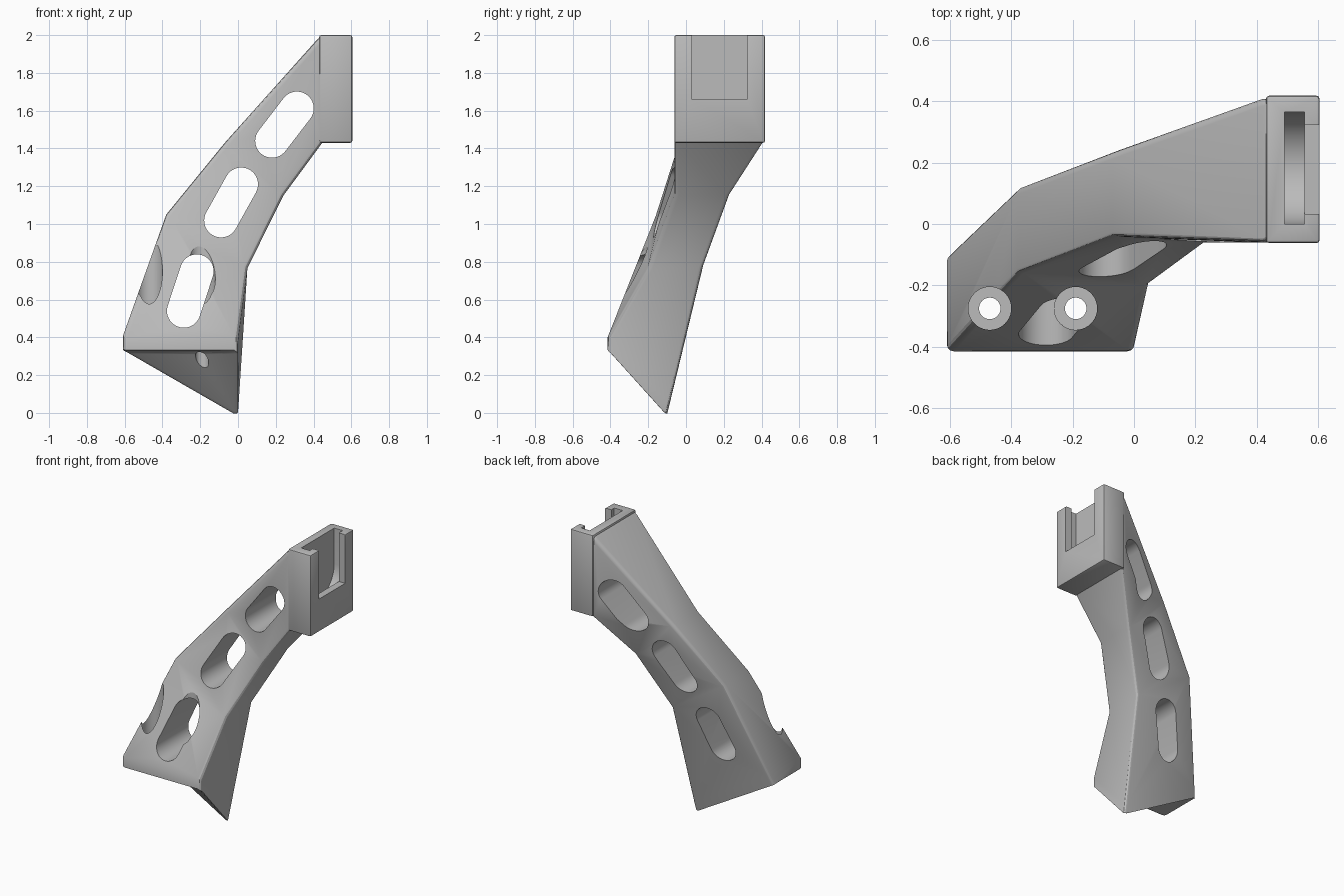
import bpy, bmesh, math
from mathutils import Vector

cube = bpy.data.objects.get("Cube")
if cube:
    bpy.data.objects.remove(cube, do_unlink=True)

grey = bpy.data.materials.new("light grey")
grey.use_nodes = True
grey.diffuse_color = (0.5, 0.5, 0.5, 1)
grey.node_tree.nodes["Principled BSDF"].inputs["Base Color"].default_value = (0.5, 0.5, 0.5, 1)


def to_object(name, bm):
    bmesh.ops.recalc_face_normals(bm, faces=bm.faces)
    mesh = bpy.data.meshes.new(name)
    bm.to_mesh(mesh)
    bm.free()
    mesh.materials.append(grey)
    ob = bpy.data.objects.new(name, mesh)
    bpy.context.collection.objects.link(ob)
    return ob


def box(name, lo, hi):
    bm = bmesh.new()
    bmesh.ops.create_cube(bm, size=1)
    for v in bm.verts:
        v.co = Vector([l + (c + 0.5) * (h - l) for c, l, h in zip(v.co, lo, hi)])
    return to_object(name, bm)


def slot(name, a, b, r, axis, start, end, n=20):
    """Rounded slot prism between two centres, extruded along x or y."""
    a, b = Vector(a), Vector(b)
    base = math.atan2(b.y - a.y, b.x - a.x) + math.pi / 2
    pts = []
    for centre, turn in ((a, 0), (b, math.pi)):
        for i in range(n + 1):
            t = base + turn + math.pi * i / n
            pts.append(centre + r * Vector((math.cos(t), math.sin(t))))
    bm = bmesh.new()
    place = (lambda p, d: (d, p.x, p.y)) if axis == "x" else (lambda p, d: (p.x, d, p.y))
    face = bm.faces.new([bm.verts.new(place(p, start)) for p in pts])
    ext = bmesh.ops.extrude_face_region(bm, geom=[face])["geom"]
    move = Vector((end - start, 0, 0)) if axis == "x" else Vector((0, end - start, 0))
    bmesh.ops.translate(bm, vec=move, verts=[g for g in ext if isinstance(g, bmesh.types.BMVert)])
    return to_object(name, bm)


def cylinder(name, x, y, r, z0, z1):
    bm = bmesh.new()
    bmesh.ops.create_cone(bm, cap_ends=True, segments=40, radius1=r, radius2=r, depth=z1 - z0)
    bmesh.ops.translate(bm, vec=(x, y, (z0 + z1) / 2), verts=bm.verts)
    return to_object(name, bm)


def finish(ob, bevel, segments, cutters):
    """Round the edges, cut the holes and shade."""
    bpy.ops.object.select_all(action="DESELECT")
    bpy.context.view_layer.objects.active = ob
    ob.select_set(True)
    mod = ob.modifiers.new("rounding", "BEVEL")
    mod.width, mod.segments = bevel, segments
    mod.limit_method, mod.angle_limit = "ANGLE", math.radians(40)
    bpy.ops.object.modifier_apply(modifier=mod.name)
    for cutter in cutters:
        cutter.hide_render = True
        mod = ob.modifiers.new("cut", "BOOLEAN")
        mod.operation, mod.solver, mod.object = "DIFFERENCE", "EXACT", cutter
        bpy.ops.object.modifier_apply(modifier=mod.name)
        bpy.data.objects.remove(cutter, do_unlink=True)
    bpy.ops.object.shade_smooth_by_angle(angle=math.radians(25))


# Arm: four-cornered sections (front-left, front-right, back-right, back-left)
foot = [(-0.61, -0.415, 0.33), (0, -0.415, 0.33), (0, -0.1, -0.02), (-0.61, -0.1, 0.33)]
knee = [(-0.38, -0.16, 1.05), (0.05, -0.2, 0.77), (0.05, 0.09, 0.77), (-0.38, 0.12, 1.05)]
elbow = [(-0.07, -0.04, 1.43), (0.24, -0.06, 1.15), (0.24, 0.23, 1.15), (-0.07, 0.235, 1.43)]
wrist = [(0.44, -0.06, 2.0), (0.45, -0.06, 1.435), (0.45, 0.415, 1.435), (0.44, 0.415, 2.0)]
lip = [Vector(p).lerp(Vector(q), 0.1) for p, q in zip(foot, knee)]
lip[0], lip[1] = (-0.61, -0.415, 0.4), (0, -0.415, 0.4)

bm = bmesh.new()
rings = [[bm.verts.new(p) for p in ring] for ring in (foot, lip, knee, elbow, wrist)]
for low, high in zip(rings, rings[1:]):
    for i in range(4):
        j = (i + 1) % 4
        a, b, c, d = low[i], low[j], high[j], high[i]
        normal = (b.co - a.co).cross(c.co - a.co)
        # fold each side along its outward diagonal
        if (d.co - a.co).dot(normal) <= 0:
            tris = ((a, b, c), (a, c, d))
        else:
            tris = ((a, b, d), (b, c, d))
        for tri in tris:
            bm.faces.new(tri)
fl, fr, br, bl = rings[0]
bm.faces.new((bl, br, fr))
bm.faces.new((bl, fr, fl))
bm.faces.new(rings[-1])
bmesh.ops.dissolve_limit(bm, angle_limit=0.01, verts=bm.verts, edges=bm.edges)
arm = to_object("arm", bm)

# Lightening slots through the arm, and two counterbored screw holes
cuts = [slot("slot_cutter", a, b, 0.089, "y", -1, 1) for a, b in (
    ((0.18, 1.44), (0.312, 1.612)),
    ((-0.09, 1.018), (0.017, 1.21)),
    ((-0.287, 0.54), (-0.218, 0.75)))]
for x in (-0.47, -0.19):
    cuts.append(cylinder("counterbore_cutter", x, -0.275, 0.07, 0.45, 1.03))
    cuts.append(cylinder("screw_cutter", x, -0.275, 0.035, -0.3, 0.6))
finish(arm, 0.022, 3, cuts)

# Mounting block with an open-topped keyed pocket
block = box("mounting_block", (0.43, -0.062, 1.43), (0.605, 0.418, 2.0))
finish(block, 0.01, 2, [
    slot("pocket_cutter", (0.1825, 1.75), (0.1825, 2.5), 0.1825, "x", 0.49, 0.556),
    box("opening_cutter", (0.54, 0.033, 1.66), (0.7, 0.322, 2.5))])
